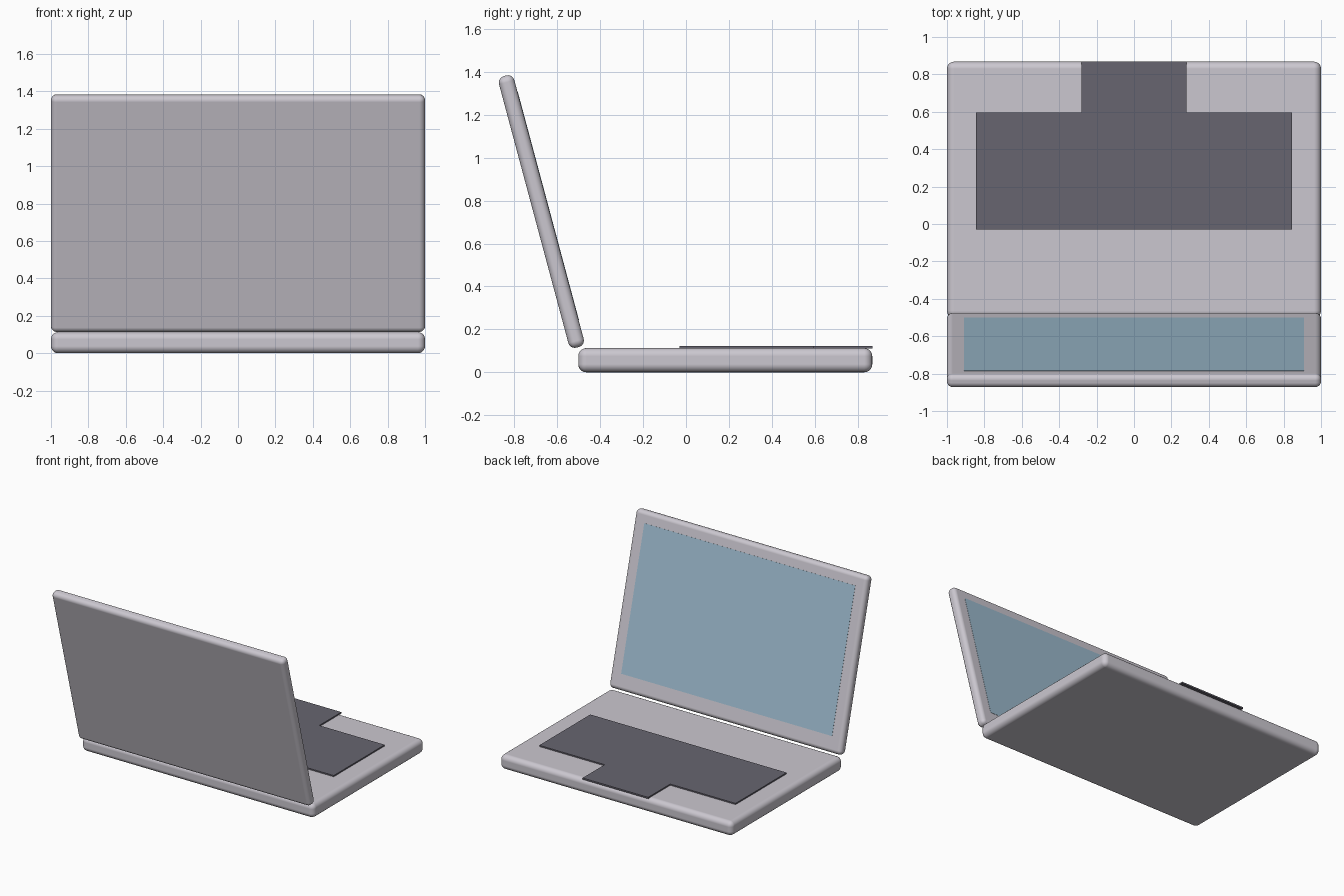
import bpy, bmesh
from math import radians
from mathutils import Matrix, Vector

if "Cube" in bpy.data.objects:
    bpy.data.objects.remove(bpy.data.objects["Cube"])

TILT = radians(15)
LID_CENTRE = Vector((0, -0.674, 0.749))


def material(name, rgb):
    m = bpy.data.materials.new(name)
    m.diffuse_color = (*rgb, 1)
    m.use_nodes = True
    m.node_tree.nodes["Principled BSDF"].inputs["Base Color"].default_value = m.diffuse_color
    return m


def make_object(name, bm, mat):
    bmesh.ops.recalc_face_normals(bm, faces=bm.faces)
    mesh = bpy.data.meshes.new(name)
    bm.to_mesh(mesh)
    bm.free()
    mesh.materials.append(mat)
    ob = bpy.data.objects.new(name, mesh)
    bpy.context.collection.objects.link(ob)
    return ob


def box(name, size, centre, mat, bevel=0, tilt=0):
    bm = bmesh.new()
    bmesh.ops.create_cube(bm, size=1, matrix=Matrix.Diagonal((*size, 1)))
    ob = make_object(name, bm, mat)
    ob.location = centre
    ob.rotation_euler.x = tilt
    if bevel:
        for p in ob.data.polygons:
            p.use_smooth = True
        mod = ob.modifiers.new("rounded_edges", 'BEVEL')
        mod.width = bevel
        mod.segments = 5
        mod.harden_normals = True
    return ob


shell = material("shell_grey", (0.60, 0.575, 0.63))
dark = material("dark_keys", (0.135, 0.13, 0.16))
glass = material("screen_blue", (0.34, 0.50, 0.62))

# Base slab
box("base", (2, 1.37, 0.113), (0, 0.183, 0.0565), shell, 0.038)

# Tilted lid
box("lid", (2, 0.074, 1.31), LID_CENTRE, shell, 0.031, TILT)

# Screen panel lying on the inner face of the lid
offset = Matrix.Rotation(TILT, 3, 'X') @ Vector((0, 0.0365, 0.017))
box("screen", (1.816, 0.004, 1.10), LID_CENTRE + offset, glass, 0, TILT)

# T-shaped panel: keyboard with the touchpad running to the edge
half = [(0.845, -0.03), (0.845, 0.597), (0.282, 0.597), (0.282, 0.868)]
outline = half + [(-x, y) for x, y in reversed(half)]
bm = bmesh.new()
face = bm.faces.new([bm.verts.new((x, y, 0.111)) for x, y in outline])
ext = bmesh.ops.extrude_face_region(bm, geom=[face], use_keep_orig=True)
bmesh.ops.translate(bm, vec=(0, 0, 0.012),
                    verts=[v for v in ext["geom"] if isinstance(v, bmesh.types.BMVert)])
make_object("keyboard_and_touchpad", bm, dark)
